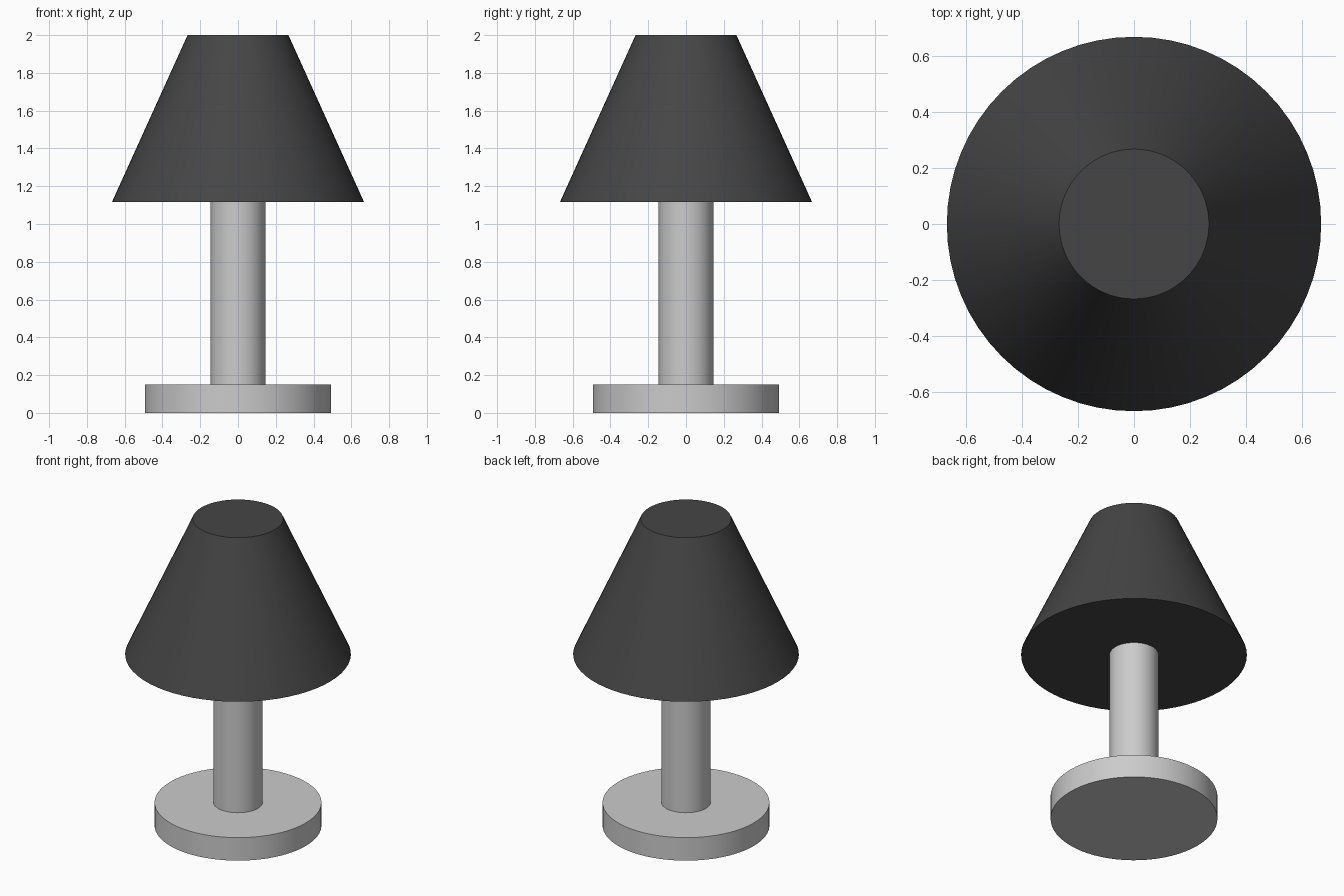
import bpy

if "Cube" in bpy.data.objects:
    bpy.data.objects.remove(bpy.data.objects["Cube"])

SIDES = 64


def round_part(name, r_bottom, r_top, z0, z1):
    """Capped, smooth-sided round solid between two heights."""
    bpy.ops.mesh.primitive_cone_add(vertices=SIDES, radius1=r_bottom, radius2=r_top,
                                    depth=z1 - z0, location=(0, 0, (z0 + z1) / 2))
    ob = bpy.context.object
    ob.name = name
    bpy.ops.object.shade_smooth_by_angle()
    return ob


# Round foot
round_part("base", 0.493, 0.493, 0.0, 0.15)

# Upright column, meeting the underside of the shade
round_part("stem", 0.145, 0.145, 0.15, 1.12)

# Closed tapered shade
shade = round_part("shade", 0.667, 0.267, 1.117, 2.0)
dark = bpy.data.materials.new("dark_shade")
dark.diffuse_color = (0.06, 0.06, 0.06, 1)
dark.use_nodes = True
dark.node_tree.nodes["Principled BSDF"].inputs["Base Color"].default_value = dark.diffuse_color
shade.data.materials.append(dark)
